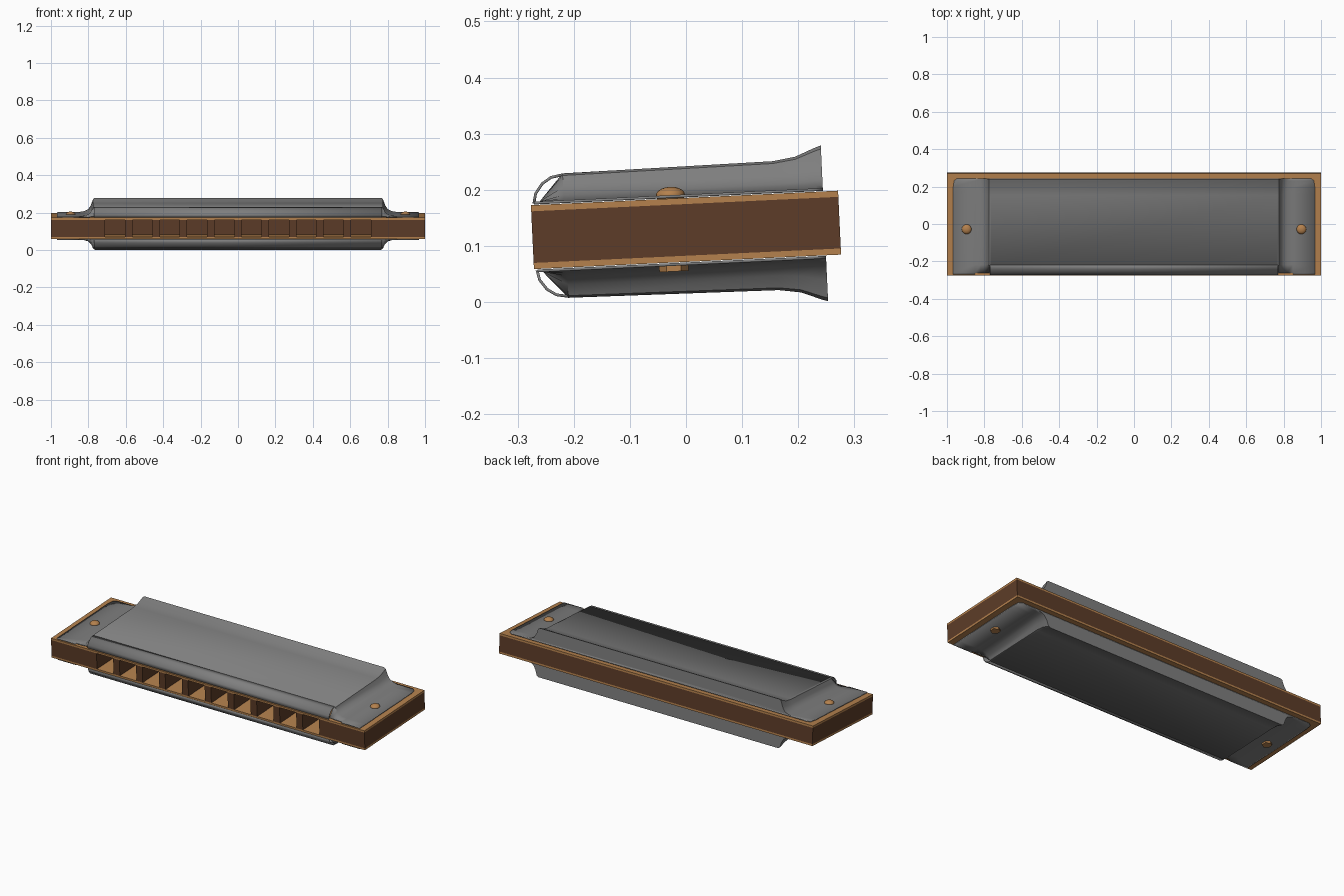
import bpy, bmesh, math
from mathutils import Matrix

if "Cube" in bpy.data.objects:
    bpy.data.objects.remove(bpy.data.objects["Cube"])

# The whole instrument leans back a little about the x axis
TILT = Matrix.Translation((0, 0, 0.1285)) @ Matrix.Rotation(math.radians(2.7), 4, 'X')


def material(name, rgb):
    m = bpy.data.materials.new(name)
    m.diffuse_color = (*rgb, 1)
    m.use_nodes = True
    m.node_tree.nodes["Principled BSDF"].inputs["Base Color"].default_value = m.diffuse_color
    return m


WOOD = material("dark_wood", (0.11, 0.046, 0.021))
BRASS = material("brass", (0.46, 0.22, 0.075))
STEEL = material("grey_steel", (0.21, 0.21, 0.21))


def finish(bm, name, mat, smooth=None):
    bm.transform(TILT)
    me = bpy.data.meshes.new(name)
    bm.to_mesh(me)
    bm.free()
    me.materials.append(mat)
    if smooth:
        me.shade_smooth()
        me.set_sharp_from_angle(angle=math.radians(smooth))
    ob = bpy.data.objects.new(name, me)
    bpy.context.collection.objects.link(ob)
    return ob


def add_box(bm, x0, x1, y0, y1, z0, z1):
    m = Matrix.Translation(((x0 + x1) / 2, (y0 + y1) / 2, (z0 + z1) / 2)) @ \
        Matrix.Diagonal((x1 - x0, y1 - y0, z1 - z0, 1))
    bmesh.ops.create_cube(bm, size=1, matrix=m)


def grid(bm, rows, keep=lambda i, j: True):
    """Skin rows of points; keep() chooses which quads are made."""
    vs = [[bm.verts.new(p) for p in row] for row in rows]
    for i in range(len(rows) - 1):
        for j in range(len(rows[0]) - 1):
            if keep(i, j):
                bm.faces.new((vs[i][j], vs[i][j + 1], vs[i + 1][j + 1], vs[i + 1][j]))
    return vs


def sheet(bm, name, side):
    """Turn a skin into thin sheet metal, flipped for the underside."""
    bmesh.ops.delete(bm, geom=[v for v in bm.verts if not v.link_faces], context='VERTS')
    if side < 0:
        bm.transform(Matrix.Diagonal((1, 1, -1, 1)))
        bmesh.ops.reverse_faces(bm, faces=bm.faces[:])
    ob = finish(bm, name, STEEL, 35)
    mod = ob.modifiers.new("thickness", 'SOLIDIFY')
    mod.thickness = 0.005
    mod.offset = -1


# Comb: back slab, two end blocks and nine walls between ten holes
D, H, PLATE = 0.274, 0.046, 0.057
PITCH, HOLE, FIRST, BACK = 0.146, 0.106, -0.71, -0.02
bm = bmesh.new()
add_box(bm, -1, 1, BACK, D, -H, H)
add_box(bm, -1, FIRST, -D, BACK, -H, H)
add_box(bm, -FIRST, 1, -D, BACK, -H, H)
for k in range(9):
    x = FIRST + k * PITCH + HOLE
    add_box(bm, x, x + PITCH - HOLE, -D, BACK, -H, H)
finish(bm, "comb", WOOD)

# Cover outline: half cross-section (x, height fraction) and stations (y, height, flange x)
BASE = 0.063
HALF = [(0.765, 1), (0.775, 0.92), (0.786, 0.5), (0.80, 0.2), (0.82, 0.07), (0.85, 0), (0.967, 0)]
STATIONS = [(-0.268, BASE, 0.967), (-0.258, BASE, 0.967), (-0.215, 0.111, 0.967),
            (0.16, 0.115, 0.967), (0.20, 0.121, 0.967), (0.235, 0.135, 0.962), (0.247, 0.139, 0.945)]
LIP = [(-0.271, 0.060), (-0.267, 0.078), (-0.254, 0.096), (-0.237, 0.107), (-0.215, 0.111)]

for side, label in ((1, "top"), (-1, "bottom")):
    # Reed plate
    bm = bmesh.new()
    z0, z1 = sorted((side * H, side * PLATE))
    add_box(bm, -1, 1, -D, D, z0, z1)
    finish(bm, label + "_reed_plate", BRASS)

    # Cover plate with end flanges, flared back and closed rear wall
    section = [(-x, t) for x, t in reversed(HALF)] + HALF
    last = len(section) - 1
    rows = [[(math.copysign(min(abs(x), fx), x), y, BASE + (h - BASE) * t) for x, t in section]
            for y, h, fx in STATIONS]
    bm = bmesh.new()
    vs = grid(bm, rows, lambda i, j: (j in (0, last - 1)) if i == 0
              else not (i == 1 and j == last // 2))
    bm.faces.new(vs[-1][1:-1])
    sheet(bm, label + "_cover", side)

    # Rolled front lip, open at its ends
    bm = bmesh.new()
    grid(bm, [[(-0.77, y, z), (0.77, y, z)] for y, z in LIP])
    sheet(bm, label + "_front_lip", side)

# Screws: domed heads above, flat hexagon nuts below
for sx, label in ((-1, "left"), (1, "right")):
    bm = bmesh.new()
    bmesh.ops.create_uvsphere(bm, u_segments=20, v_segments=10, radius=1,
                              matrix=Matrix.Translation((sx * 0.895, -0.025, 0.063)) @
                              Matrix.Diagonal((0.026, 0.026, 0.015, 1)))
    finish(bm, label + "_screw_head", BRASS, 40)
    bm = bmesh.new()
    bmesh.ops.create_cone(bm, cap_ends=True, segments=6, radius1=0.026, radius2=0.026, depth=0.014,
                          matrix=Matrix.Translation((sx * 0.895, -0.025, -0.066)))
    finish(bm, label + "_screw_nut", BRASS)
